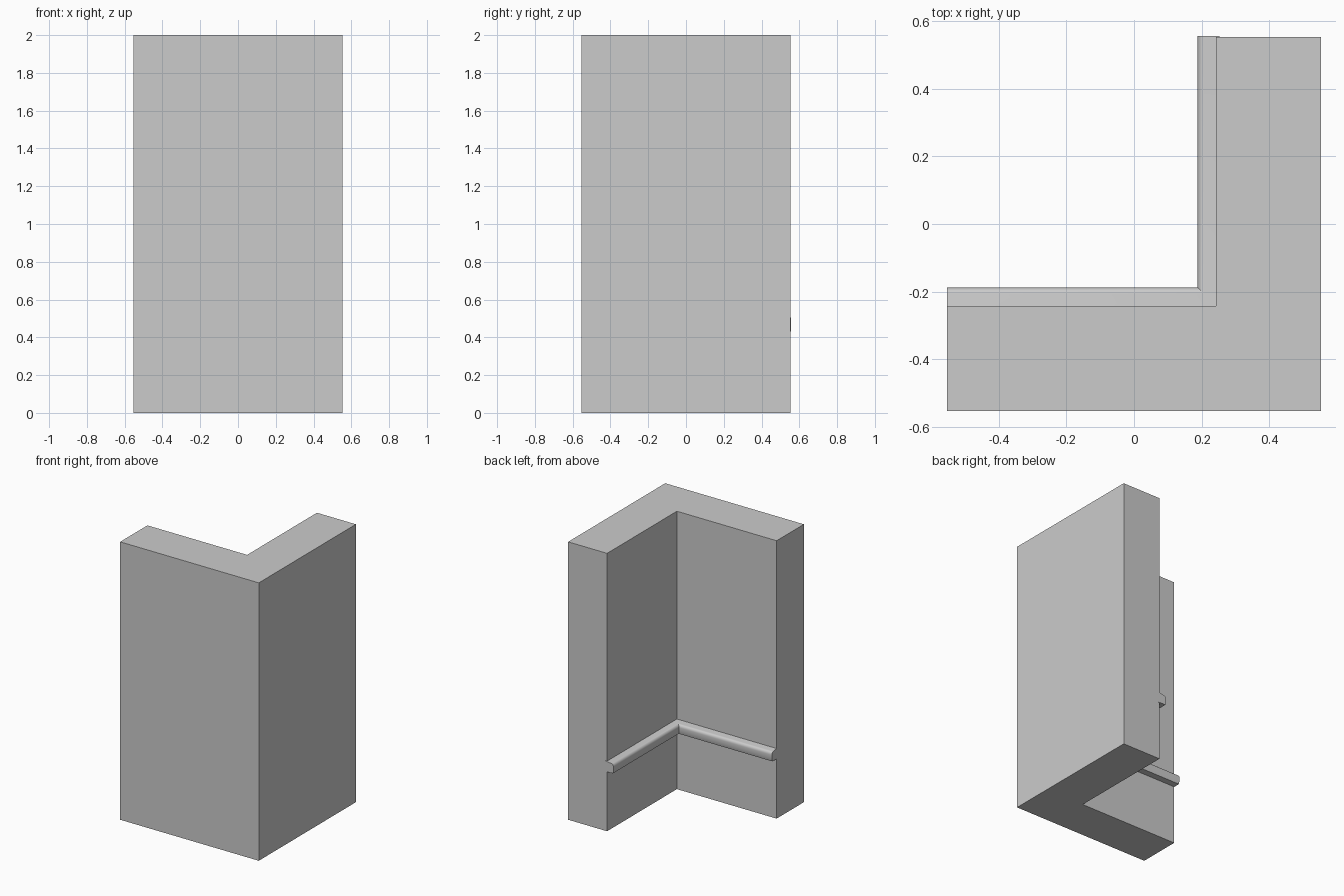
import bpy, bmesh, math

if "Cube" in bpy.data.objects:
    bpy.data.objects.remove(bpy.data.objects["Cube"])

R = 0.552          # outer half width
INNER = 0.242      # inner faces at x = INNER and y = -INNER


def sweep(name, rings):
    """Skin a chain of equal closed rings and cap both ends."""
    bm = bmesh.new()
    loops = [[bm.verts.new(p) for p in ring] for ring in rings]
    n = len(loops[0])
    for a, b in zip(loops, loops[1:]):
        for i in range(n):
            j = (i + 1) % n
            bm.faces.new((a[i], a[j], b[j], b[i]))
    bm.faces.new(loops[0])
    bm.faces.new(loops[-1])
    bmesh.ops.recalc_face_normals(bm, faces=bm.faces)
    mesh = bpy.data.meshes.new(name)
    bm.to_mesh(mesh)
    bm.free()
    obj = bpy.data.objects.new(name, mesh)
    bpy.context.collection.objects.link(obj)
    return obj


# L-shaped corner wall
outline = [(-R, -R), (R, -R), (R, R), (INNER, R), (INNER, -INNER), (-R, -INNER)]
sweep("corner_wall", [[(x, y, z) for x, y in outline] for z in (0, 2)])

# Rail profile: (distance out from wall, height), flat below, rounded on top
arc = [math.radians(a) for a in range(0, 91, 15)]
profile = [(-0.01, 0.43), (0.048, 0.43), (0.054, 0.45)]
profile += [(0.036 + 0.018 * math.cos(a), 0.477 + 0.022 * math.sin(a)) for a in arc]
profile += [(-0.01, 0.506)]

# Rail along both inner faces, mitred in the corner
rail = sweep("wall_rail", [
    [(-R, -INNER + d, z) for d, z in profile],
    [(INNER - d, -INNER + d, z) for d, z in profile],
    [(INNER - d, R + 0.004, z) for d, z in profile],
])
bpy.context.view_layer.objects.active = rail
rail.select_set(True)
bpy.ops.object.shade_smooth_by_angle(angle=math.radians(30))
